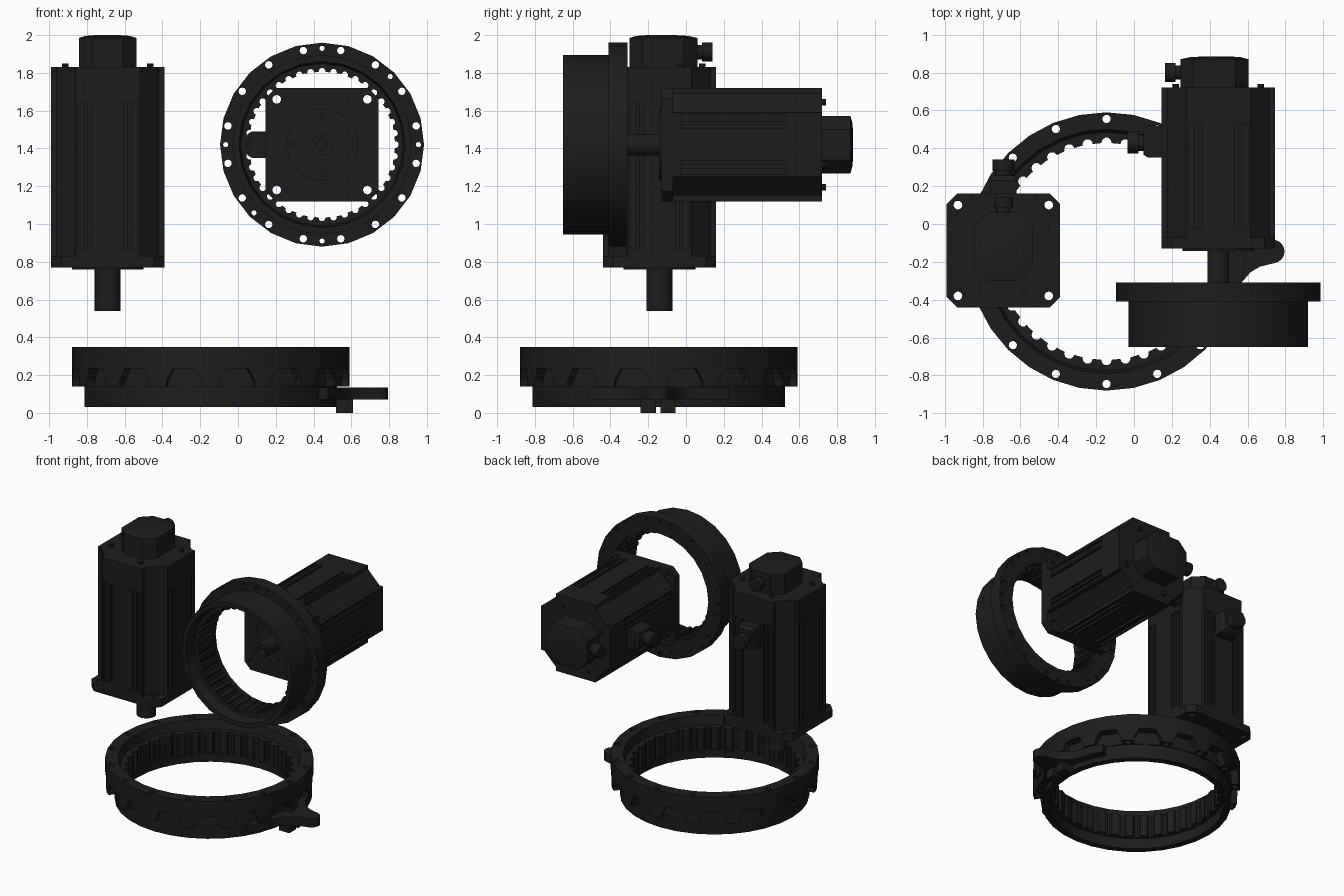
import bpy, bmesh
from math import sin, cos, pi, radians
from mathutils import Matrix, Vector

if "Cube" in bpy.data.objects:
    bpy.data.objects.remove(bpy.data.objects["Cube"])

black = bpy.data.materials.new("black_metal")
black.diffuse_color = (0.012, 0.012, 0.012, 1)
black.use_nodes = True
black.node_tree.nodes["Principled BSDF"].inputs["Base Color"].default_value = black.diffuse_color


def circle(r, n=24, cx=0, cy=0):
    return [(cx + r * cos(2 * pi * i / n), cy + r * sin(2 * pi * i / n)) for i in range(n)]


def loft(bm, pts, levels, m=Matrix()):
    """Stack copies of an outline at (z, scale) levels and cap the ends."""
    rings = [[bm.verts.new(m @ Vector((x * s, y * s, z))) for x, y in pts] for z, s in levels]
    n = len(pts)
    for a, b in zip(rings, rings[1:]):
        for i in range(n):
            bm.faces.new((a[i], a[(i + 1) % n], b[(i + 1) % n], b[i]))
    bm.faces.new(rings[0][::-1])
    bm.faces.new(rings[-1])


def prism(bm, pts, z0, z1, m=Matrix()):
    loft(bm, pts, [(z0, 1), (z1, 1)], m)


def rect(x0, x1, y0, y1):
    return [(x0, y0), (x1, y0), (x1, y1), (x0, y1)]


def lathe(bm, profile, n):
    rings = [[bm.verts.new((r * cos(2 * pi * i / n), r * sin(2 * pi * i / n), z)) for r, z in profile]
             for i in range(n)]
    k = len(profile)
    for i in range(n):
        a, b = rings[i], rings[(i + 1) % n]
        for j in range(k):
            bm.faces.new((a[j], b[j], b[(j + 1) % k], a[(j + 1) % k]))


def make(name, bm, frame=Matrix(), cutter=None):
    """Turn a bmesh into an object, optionally cutting another bmesh out of it."""
    def to_object(nm, b):
        bmesh.ops.recalc_face_normals(b, faces=b.faces)
        me = bpy.data.meshes.new(nm)
        b.to_mesh(me)
        b.free()
        o = bpy.data.objects.new(nm, me)
        bpy.context.collection.objects.link(o)
        return o
    ob = to_object(name, bm)
    if cutter:
        cut = to_object(name + "_cutter", cutter)
        cut.hide_render = True
        mod = ob.modifiers.new("cut", 'BOOLEAN')
        mod.object, mod.operation, mod.solver = cut, 'DIFFERENCE', 'EXACT'
        dg = bpy.context.evaluated_depsgraph_get()
        me = bpy.data.meshes.new_from_object(ob.evaluated_get(dg))
        ob.modifiers.clear()
        ob.data = me
        bpy.data.objects.remove(cut)
    ob.data.materials.clear()
    ob.data.materials.append(black)
    ob.matrix_world = frame
    return ob


def four_way(side):
    """Repeat one side's outline points around four quarter turns."""
    out = []
    for k in range(4):
        c, s = (1, 0, -1, 0)[k], (0, 1, 0, -1)[k]
        out += [(x * c - y * s, x * s + y * c) for x, y in side]
    return out


SIDEWAYS = Matrix.Rotation(-pi / 2, 4, 'X')     # local z -> +y


def motor(tag, frame, length, shaft_r, cap_h):
    h, g = 0.3, 0.282
    # mounting flange with four corner holes
    bm, cut = bmesh.new(), bmesh.new()
    prism(bm, four_way([(h, -0.245), (h, 0.245)]), 0, 0.06)
    for x in (-0.24, 0.24):
        for y in (-0.24, 0.24):
            prism(cut, circle(0.023, 16, x, y), -0.1, 0.2)
    make(tag + "_flange", bm, frame, cut)
    # grooved body, plain collar and rear housing
    half = [(h, 0.085), (g, 0.085), (g, 0.105), (h, 0.105), (h, 0.125), (g, 0.125), (g, 0.158), (h, 0.158),
            (h, 0.17), (0.27, 0.17)]
    grooved = four_way([(x, -y) for x, y in half[::-1]] + half)
    plain = four_way([(0.27, -0.17), (h, -0.17), (h, 0.17), (0.27, 0.17)])
    bm = bmesh.new()
    prism(bm, grooved, 0.10, length - 0.19)
    make(tag + "_body", bm, frame)
    bm = bmesh.new()
    prism(bm, plain, 0.06, 0.10)
    prism(bm, plain, length - 0.19, length)
    make(tag + "_end_housings", bm, frame)
    # bolts on the rear face, set in a pinwheel
    bm = bmesh.new()
    for x, y in four_way([(0.225, 0.11)]):
        prism(bm, circle(0.018, 10, x, y), length - 0.01, length + 0.02)
    make(tag + "_rear_bolts", bm, frame)
    # pilot disc with shallow holes, then the shaft with a hollow hexagon end
    bm, cut = bmesh.new(), bmesh.new()
    prism(bm, circle(0.19, 32), -0.012, 0.01)
    for x, y in four_way([(0.155, 0)]):
        prism(cut, circle(0.012, 10, x, y), -0.05, 0.0)
    make(tag + "_pilot", bm, frame, cut)
    bm, cut = bmesh.new(), bmesh.new()
    prism(bm, circle(shaft_r, 24), -0.23, 0.0)
    prism(cut, circle(shaft_r * 0.6, 6), -0.3, -0.17)
    make(tag + "_shaft", bm, frame, cut)
    # domed encoder cap and its plug
    a, b, v = 0.153, 0.08, 0.2
    bm = bmesh.new()
    loft(bm, [(-a, -0.09), (-b, -0.16), (b, -0.16), (a, -0.09), (a, 0.13), (b, v), (-b, v), (-a, 0.13)],
         [(length, 1), (length + cap_h - 0.015, 1), (length + cap_h - 0.004, 0.75), (length + cap_h, 0.4)])
    make(tag + "_encoder_cap", bm, frame)
    bm = bmesh.new()
    at = Matrix.Translation((0, 0, length + 0.08)) @ SIDEWAYS
    prism(bm, circle(0.038, 16), 0.19, 0.23, at)
    prism(bm, circle(0.05, 16), 0.225, 0.28, at)
    make(tag + "_encoder_plug", bm, frame)
    # power connector box on the side
    bm = bmesh.new()
    at = Matrix.Translation((0, 0, length - 0.29)) @ SIDEWAYS
    loft(bm, rect(-0.07, 0.07, -0.09, 0.08), [(0.29, 1), (0.37, 1), (0.395, 0.8)], at)
    prism(bm, circle(0.045, 16), 0.38, 0.43, at)
    prism(bm, circle(0.058, 16), 0.42, 0.48, at)
    make(tag + "_power_connector", bm, frame)


motor("upright_motor", Matrix.Translation((-0.69, -0.14, 0.77)), 1.06, 0.069, 0.17)
lying = Matrix(((0, -1, 0, 0.445), (0, 0, 1, -0.13), (-1, 0, 0, 1.42), (0, 0, 0, 1)))
motor("lying_motor", lying, 0.85, 0.057, 0.165)

# large floor ring: flange, stepped bore with pin grooves, bolt holes, pockets
floor = Matrix.Translation((-0.145, -0.145, 0))
bm, cut = bmesh.new(), bmesh.new()
lathe(bm, [(0.735, 0.14), (0.735, 0.35), (0.645, 0.35), (0.63, 0.28), (0.575, 0.28), (0.575, 0.11),
           (0.62, 0.11), (0.62, 0.03), (0.668, 0.03), (0.668, 0.14)], 32)
for i in range(36):
    t = 2 * pi * i / 36
    prism(cut, circle(0.027, 10, 0.575 * cos(t), 0.575 * sin(t)), 0.08, 0.31)
for i in range(16):
    t = 2 * pi * i / 16
    prism(cut, circle(0.022, 12, 0.70 * cos(t), 0.70 * sin(t)), 0.0, 0.4)
    # trapezoid pocket: outline in (tangent, height), pushed out along the radius
    m = Matrix.Rotation(t + pi / 16, 4, 'Z') @ Matrix(((0, 0, 1, 0), (1, 0, 0, 0), (0, 1, 0, 0), (0, 0, 0, 1)))
    prism(cut, [(-0.095, 0.1), (0.095, 0.1), (0.095, 0.17), (0.06, 0.235), (-0.06, 0.235), (-0.095, 0.17)],
          0.672, 0.85, m)
make("floor_ring", bm, floor, cut)

# tab: arc plate with a rounded arm, and two small feet under it
def arc(r, a0, a1, n, cx=0):
    return [(cx + r * cos(radians(a0 + (a1 - a0) * i / n)), r * sin(radians(a0 + (a1 - a0) * i / n)))
            for i in range(n + 1)]
bm = bmesh.new()
prism(bm, arc(0.725, -31, -14, 4) + [(0.76, -0.11), (0.81, -0.08)] + arc(0.062, -80, 80, 8, 0.878)
      + [(0.81, 0.08), (0.76, 0.11)] + arc(0.725, 14, 31, 4) + arc(0.645, 31, -31, 14), 0.07, 0.135)
make("tab_plate", bm, floor)
bm = bmesh.new()
for y0, y1 in ((-0.095, -0.015), (0.01, 0.09)):
    prism(bm, rect(0.665, 0.755, y0, y1), 0.0, 0.08)
make("tab_feet", bm, floor)

# upright ring in front of the lying motor (local z runs to the back)
stand = Matrix.Translation((0.445, -0.65, 1.42)) @ SIDEWAYS
bm, cut = bmesh.new(), bmesh.new()
lathe(bm, [(0.475, 0), (0.475, 0.24), (0.54, 0.24), (0.54, 0.34), (0.42, 0.34), (0.42, 0.28), (0.388, 0.28),
           (0.388, 0.09), (0.43, 0.09), (0.44, 0)], 24)
for i in range(40):
    t = 2 * pi * i / 40
    prism(cut, circle(0.018, 10, 0.388 * cos(t), 0.388 * sin(t)), 0.06, 0.31)
for i in range(16):
    t = 2 * pi * (i + 0.5) / 16
    prism(cut, circle(0.02, 12, 0.508 * cos(t), 0.508 * sin(t)), 0.2, 0.4)
for d in (0, 45, 90, 180, 225, 270):
    t = -radians(d)
    prism(cut, circle(0.014, 10, 0.51 * cos(t), 0.51 * sin(t)), 0.2, 0.4)
make("upright_ring", bm, stand, cut)

# smooth the round parts, keep the edges sharp
meshes = list(bpy.context.collection.objects)
for o in meshes:
    o.select_set(True)
bpy.context.view_layer.objects.active = meshes[0]
bpy.ops.object.shade_smooth_by_angle(angle=radians(28))
